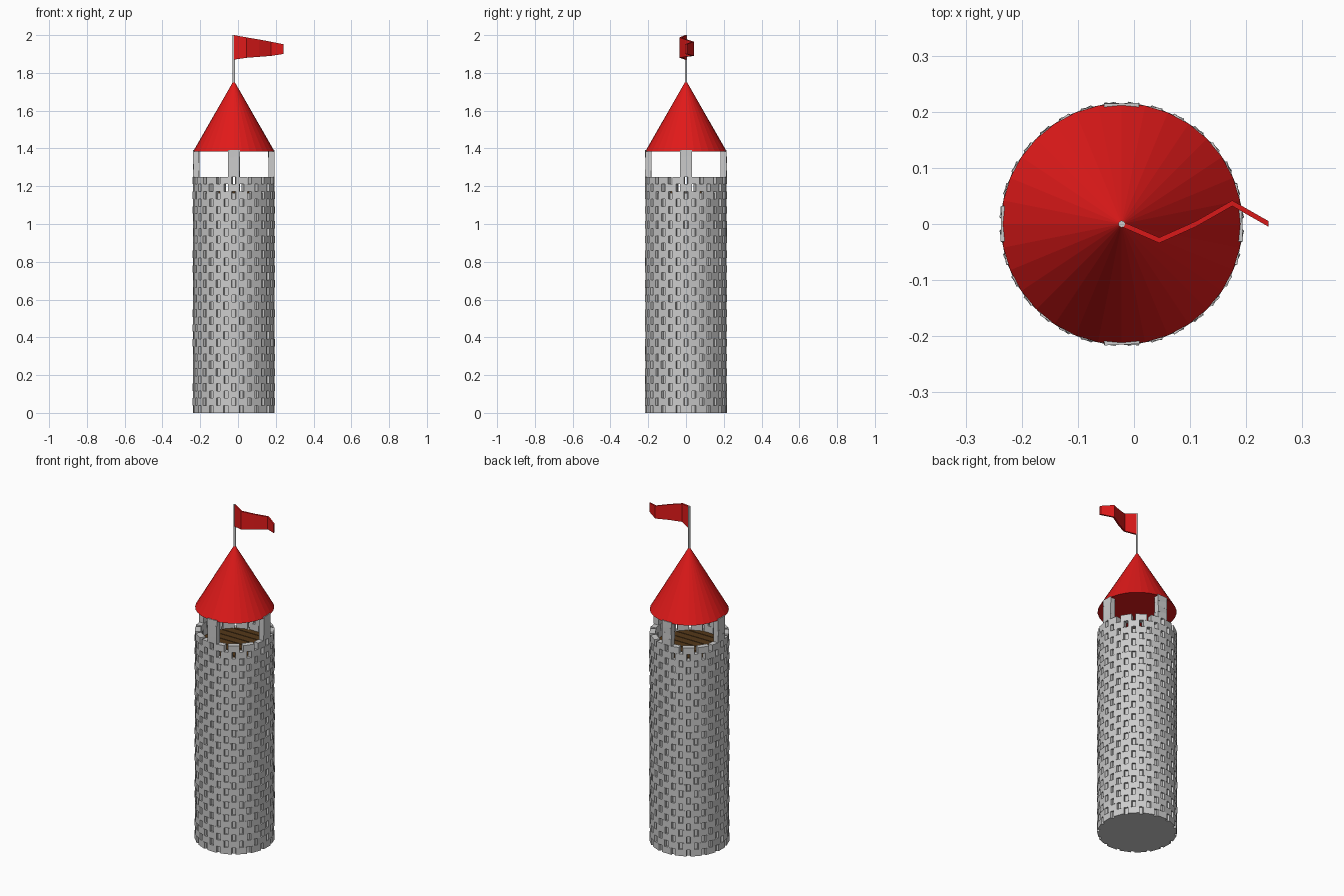
import bpy, bmesh, math, random
from mathutils import Matrix, Vector

if "Cube" in bpy.data.objects:
    bpy.data.objects.remove(bpy.data.objects["Cube"])

random.seed(4)
CX = -0.022                 # tower axis
R = 0.215                   # outer wall radius
ROWS, PER_ROW = 32, 16
ROW_H = 1.25 / ROWS
FLOOR_Z = ROW_H * (ROWS - 2)
BRICK = (0.032, 0.063, ROW_H)


def material(name, rgb):
    m = bpy.data.materials.new(name)
    m.diffuse_color = (*rgb, 1)
    m.use_nodes = True
    m.node_tree.nodes["Principled BSDF"].inputs["Base Color"].default_value = m.diffuse_color
    return m


red = material("red", (0.75, 0.01, 0.01))
brown = material("brown", (0.09, 0.04, 0.01))


def finish(bm, name, mat=None):
    bmesh.ops.recalc_face_normals(bm, faces=bm.faces)
    me = bpy.data.meshes.new(name)
    bm.to_mesh(me)
    bm.free()
    ob = bpy.data.objects.new(name, me)
    bpy.context.collection.objects.link(ob)
    if mat:
        me.materials.append(mat)
    return ob


def cone(name, r1, r2, z0, z1, sides, mat=None):
    bm = bmesh.new()
    bmesh.ops.create_cone(bm, cap_ends=True, segments=sides, radius1=r1, radius2=r2,
                          depth=z1 - z0, matrix=Matrix.Translation((CX, 0, (z0 + z1) / 2)))
    return finish(bm, name, mat)


def add_brick(bm, angle, z):
    yaw = math.radians(random.uniform(-2.5, 2.5))
    m = (Matrix.Translation((CX, 0, z + BRICK[2] / 2)) @ Matrix.Rotation(angle, 4, 'Z')
         @ Matrix.Translation((R - BRICK[0] / 2, 0, 0)) @ Matrix.Rotation(yaw, 4, 'Z')
         @ Matrix.Diagonal((*BRICK, 1)))
    bmesh.ops.create_cube(bm, size=1, matrix=m)


# staggered brick wall; the top two rows stand free as battlements
bm = bmesh.new()
step = 2 * math.pi / PER_ROW
for row in range(ROWS):
    for i in range(PER_ROW):
        add_brick(bm, (i + 0.5 * (row % 2)) * step, row * ROW_H)
finish(bm, "brick_wall")

# four stacked brick posts carrying the roof
bm = bmesh.new()
for i in range(4):
    for k in range(4):
        add_brick(bm, i * math.pi / 2, 1.25 + k * 0.034)
finish(bm, "roof_posts")

# solid core behind the bricks
cone("wall_core", 0.205, 0.205, 0, FLOOR_Z - 0.008, 32)

# plank floor, strips cut to the round wall
bm = bmesh.new()
N, FR = 8, 0.195
w = 2 * FR / N
for i in range(N):
    y0, y1 = -FR + i * w + 0.002, -FR + (i + 1) * w - 0.002
    ys = [y0, (y0 + y1) / 2, y1]
    half = [(math.sqrt(FR * FR - y * y), y) for y in ys]
    outline = half + [(-x, y) for x, y in reversed(half)]
    face = bm.faces.new([bm.verts.new((CX + x, y, FLOOR_Z - 0.01)) for x, y in outline])
    ext = bmesh.ops.extrude_face_region(bm, geom=[face])["geom"]
    bmesh.ops.translate(bm, vec=(0, 0, 0.01),
                        verts=[v for v in ext if isinstance(v, bmesh.types.BMVert)])
finish(bm, "plank_floor", brown)
cone("floor_base", 0.195, 0.195, FLOOR_Z - 0.01, FLOOR_Z - 0.004, 32, brown)

# roof and flagpole
cone("roof", 0.215, 0, 1.385, 1.76, 32, red)
cone("flagpole", 0.006, 0.006, 1.74, 2.0, 12)

# waving pennant: x, y, bottom z, top z
path = [(CX, 0, 1.87, 2.0), (0.045, -0.029, 1.88, 1.988), (0.11, 0.0, 1.885, 1.977),
        (0.175, 0.037, 1.89, 1.965), (0.24, 0.0, 1.90, 1.952)]
bm = bmesh.new()
rings = []
for x, y, lo, hi in path:
    rings.append([bm.verts.new((x, y + d, z)) for d, z in
                  ((-0.005, lo), (0.005, lo), (0.005, hi), (-0.005, hi))])
for a, b in zip(rings, rings[1:]):
    for k in range(4):
        bm.faces.new((a[k], a[(k + 1) % 4], b[(k + 1) % 4], b[k]))
bm.faces.new(rings[0])
bm.faces.new(rings[-1])
finish(bm, "pennant", red)
